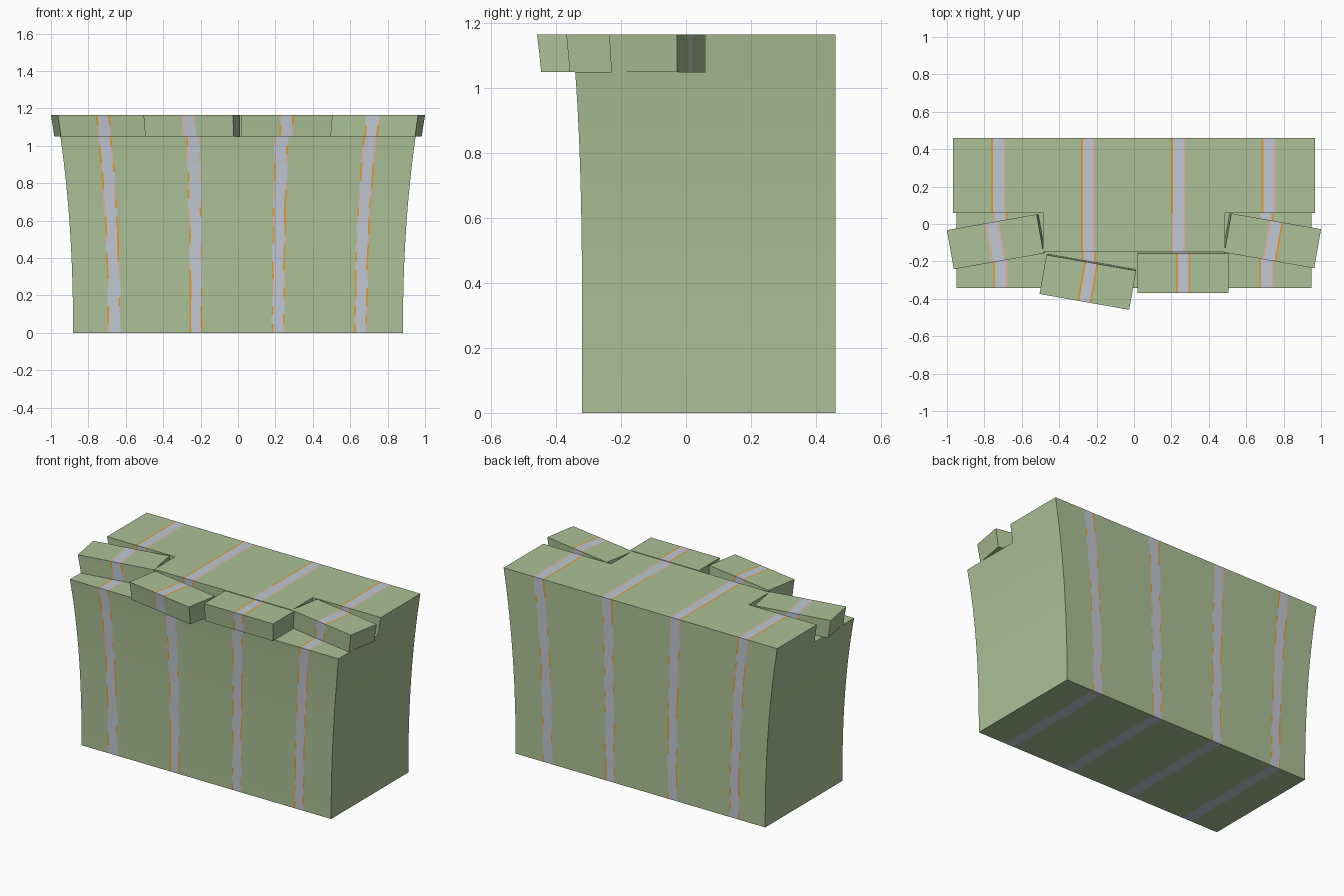
import bpy, bmesh, math, random

if "Cube" in bpy.data.objects:
    bpy.data.objects.remove(bpy.data.objects["Cube"])

random.seed(4)
TOP, LEDGE = 1.165, 1.05


def material(name, rgb):
    m = bpy.data.materials.new(name)
    m.diffuse_color = (*rgb, 1)
    m.use_nodes = True
    m.node_tree.nodes["Principled BSDF"].inputs["Base Color"].default_value = m.diffuse_color
    return m


MATS = [material("moss_green", (0.407, 0.535, 0.305)),
        material("lavender_grey", (0.53, 0.58, 0.66)),
        material("orange", (0.78, 0.33, 0.035)),
        material("dusty_pink", (0.72, 0.46, 0.36))]
GREEN, GREY, ORANGE, PINK = range(4)
HALF, INNER = 0.038, 0.028        # stripe half widths with and without border


def flare(x, y, z):
    """Widen towards the top; the back stays vertical."""
    t = z / TOP
    return (x * (0.912 + 0.088 * t ** 2.2),
            y * (0.910 + 0.090 * t ** 3.6) if y < 0 else y, z)


def cell_solid(name, xs, ys, zs, filled, centres, place):
    """Outer skin of the filled grid cells, striped around the centres."""
    bm = bmesh.new()
    verts = {}

    def vert(i, j, k):
        if (i, j, k) not in verts:
            verts[i, j, k] = bm.verts.new(place(xs[i], ys[j], zs[k]))
        return verts[i, j, k]

    size = (len(xs) - 1, len(ys) - 1, len(zs) - 1)

    def solid(c):
        if any(a < 0 or a >= n for a, n in zip(c, size)):
            return False
        return filled(*[(g[a] + g[a + 1]) / 2 for g, a in zip((xs, ys, zs), c)])

    for i in range(size[0]):
        xm = (xs[i] + xs[i + 1]) / 2
        d = min(abs(xm - c) for c in centres)
        for j in range(size[1]):
            for k in range(size[2]):
                if not solid((i, j, k)):
                    continue
                for axis in range(3):
                    for step in (0, 1):
                        n = [i, j, k]
                        n[axis] += 2 * step - 1
                        if solid(n):
                            continue
                        u, v = (axis + 1) % 3, (axis + 2) % 3
                        loop = []
                        for a, b in ((0, 0), (1, 0), (1, 1), (0, 1)):
                            p = [i, j, k]
                            p[axis] += step
                            p[u] += a
                            p[v] += b
                            loop.append(vert(*p))
                        f = bm.faces.new(loop if step else loop[::-1])
                        if d < INNER:
                            f.material_index = GREY
                        elif d < HALF:   # ragged painted border
                            down = axis == 2 and not step
                            f.material_index = GREY if down else random.choice(
                                (ORANGE, PINK, ORANGE, GREY, PINK) if axis < 2
                                else (ORANGE, PINK))
    me = bpy.data.meshes.new(name)
    bm.to_mesh(me)
    bm.free()
    for m in MATS:
        me.materials.append(m)
    ob = bpy.data.objects.new(name, me)
    bpy.context.collection.objects.link(ob)
    bpy.ops.object.select_all(action='DESELECT')
    ob.select_set(True)
    bpy.context.view_layer.objects.active = ob
    bpy.ops.object.shade_smooth_by_angle(angle=math.radians(30))


def stripe_cuts(centres):
    return [c + o for c in centres for o in (-HALF, -INNER, INNER, HALF)]


# Wall body with a stepped ledge along its front top edge
CENTRES = (-0.727, -0.246, 0.237, 0.72)


def body_place(x, y, z):
    c = min(CENTRES, key=lambda q: abs(x - q))
    if abs(x - c) < HALF + 0.001:     # slight wander of the painted bands
        x += 0.002 * math.sin(z * 21 + c * 40) * (1 - (z / TOP) ** 4)
    return flare(x, y, z)


def body_filled(x, y, z):
    return z < LEDGE or y > (-0.15 if abs(x) < 0.487 else 0.06)


cell_solid("wall_body",
           sorted([-0.967, -0.487, 0.487, 0.967] + stripe_cuts(CENTRES)),
           [-0.351, -0.15, 0.06, 0.46],
           [LEDGE * k / 22 for k in range(23)] + [TOP],
           body_filled, CENTRES, body_place)

# Four loose capping stones on the ledge
STONES = ((-0.742, -0.095, 10), (-0.247, -0.312, -10),
          (0.2625, -0.2625, 0), (0.742, -0.090, -10))
for n, (cx, cy, deg) in enumerate(STONES):
    ca, sa = math.cos(math.radians(deg)), math.sin(math.radians(deg))
    cell_solid(f"capping_stone_{n + 1}",
               sorted([-0.2435, 0.2435] + stripe_cuts((0,))),
               [-0.106, 0.106], [LEDGE, (LEDGE + TOP) / 2, TOP],
               lambda x, y, z: True, (0,),
               lambda x, y, z: flare(cx + x * ca - y * sa, cy + x * sa + y * ca, z))
